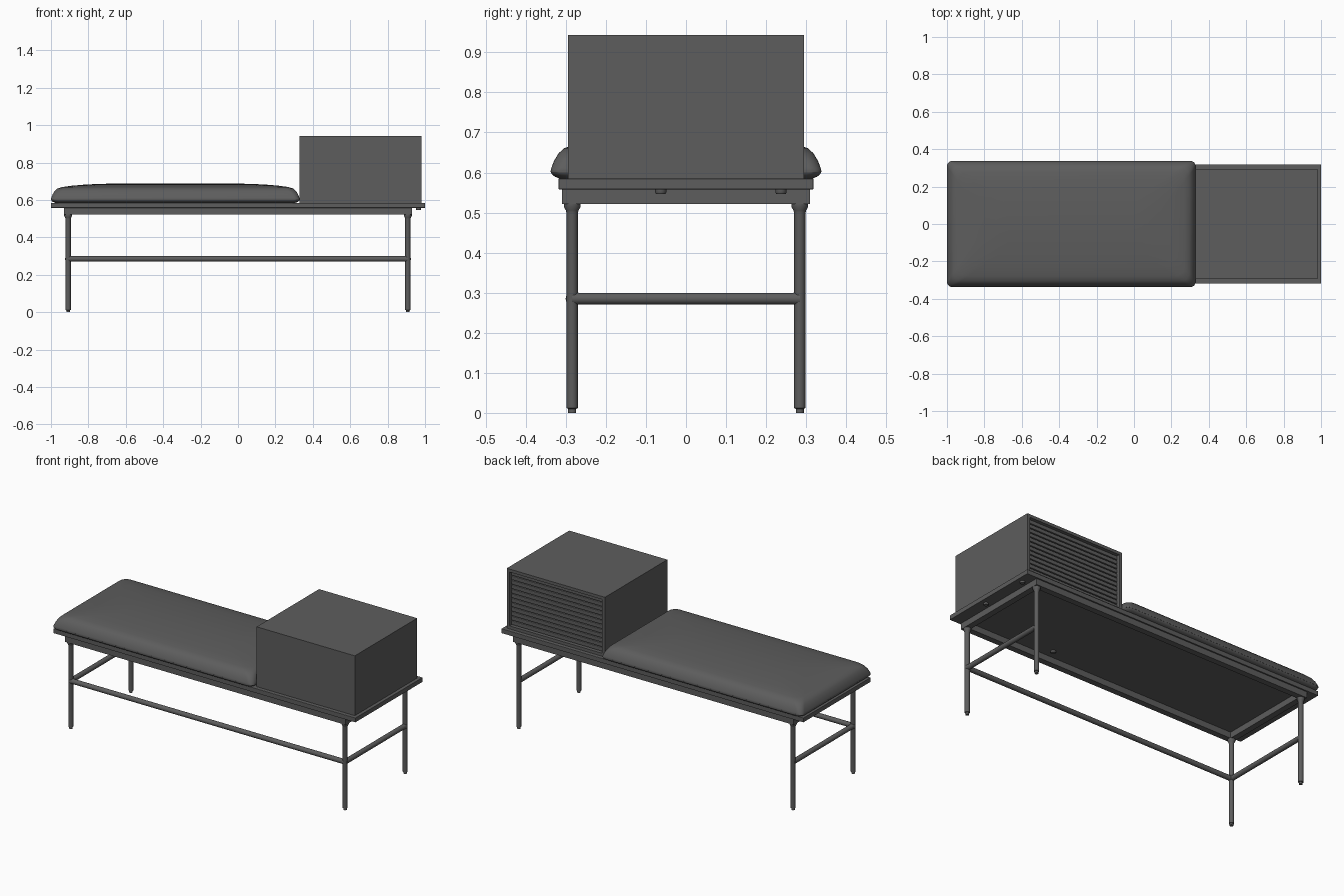
import bpy, bmesh, math
from mathutils import Vector, Matrix

if "Cube" in bpy.data.objects:
    bpy.data.objects.remove(bpy.data.objects["Cube"], do_unlink=True)

# One dark grey for the whole bench
grey = bpy.data.materials.new("dark grey")
grey.use_nodes = True
colour = (0.11, 0.11, 0.11, 1)
grey.diffuse_color = colour
grey.node_tree.nodes["Principled BSDF"].inputs["Base Color"].default_value = colour


def finish(name, bm, smooth=False, bevel=0):
    bmesh.ops.recalc_face_normals(bm, faces=bm.faces)
    mesh = bpy.data.meshes.new(name)
    bm.to_mesh(mesh)
    bm.free()
    mesh.materials.append(grey)
    ob = bpy.data.objects.new(name, mesh)
    bpy.context.collection.objects.link(ob)
    if bevel:
        mod = ob.modifiers.new("soft edge", "BEVEL")
        mod.width, mod.segments = bevel, 2
    if smooth:
        bpy.ops.object.select_all(action="DESELECT")
        ob.select_set(True)
        bpy.context.view_layer.objects.active = ob
        bpy.ops.object.shade_smooth_by_angle(angle=math.radians(40))
    return ob


def box(name, x, y, z, bevel=0):
    bm = bmesh.new()
    bmesh.ops.create_cube(bm, size=1)
    for v in bm.verts:
        for i, (a, b) in enumerate((x, y, z)):
            v.co[i] = a if v.co[i] < 0 else b
    return finish(name, bm, bevel=bevel)


def skin(bm, rings):
    # Join rings of points into a closed skin
    loops = [[bm.verts.new(p) for p in ring] for ring in rings]
    n = len(loops[0])
    for a, b in zip(loops, loops[1:]):
        for i in range(n):
            j = (i + 1) % n
            bm.faces.new((a[i], a[j], b[j], b[i]))
    bm.faces.new(loops[0][::-1])
    bm.faces.new(loops[-1])


def turned(name, profile, place, sides=20):
    bm = bmesh.new()
    turns = [math.tau * i / sides for i in range(sides)]
    skin(bm, [[place @ Vector((r * math.cos(t), r * math.sin(t), z)) for t in turns]
              for r, z in profile])
    return finish(name, bm, smooth=True)


# Top board and the frame of rails beneath it
box("bench_board", (-1, 1), (-.318, .318), (.558, .585), .002)
for s, side in ((-1, "front"), (1, "back")):
    box(side + "_rail", (-.93, .93), sorted((s * .274, s * .31)), (.522, .558))
for s, side in ((-1, "right"), (1, "left")):
    box(side + "_end_rail", sorted((s * .894, s * .93)), (-.274, .274), (.522, .558))

# Legs with a foot and a flared collar
LEG_X, LEG_Y = .908, .284
leg_profile = [(.010, 0), (.010, .010), (.014, .012), (.014, .498),
               (.016, .506), (.021, .514), (.021, .523)]
for sx, a in ((-1, "right"), (1, "left")):
    for sy, b in ((-1, "front"), (1, "back")):
        turned(f"{b}_{a}_leg", leg_profile, Matrix.Translation((sx * LEG_X, sy * LEG_Y, 0)))


# Stretchers between the legs, flared where they meet them
def stretcher(name, centre, half, axis):
    r = .0145
    profile = [(r + .002, -half), (r, -half + .02), (r, half - .02), (r + .002, half)]
    turned(name, profile, Matrix.Translation(centre) @ Matrix.Rotation(math.pi / 2, 4, axis))


stretcher("front_stretcher", (0, -LEG_Y, .285), LEG_X, "Y")
for s, side in ((-1, "right"), (1, "left")):
    stretcher(side + "_end_stretcher", (s * LEG_X, 0, .285), LEG_Y, "X")

# Fixing discs under the board
for i, (x, y) in enumerate(((.965, -.063), (.965, .237), (.37, -.22))):
    turned(f"fixing_disc_{i + 1}", [(.012, .547), (.014, .550), (.014, .559)],
           Matrix.Translation((x, y, 0)))

# Cabinet shell, open at the back
X0, X1, Y, Z0, Z1, T = .33, .98, .295, .585, .943, .018
box("cabinet_top", (X0, X1), (-Y, Y), (Z1 - T, Z1))
box("cabinet_floor", (X0, X1), (-Y, Y), (Z0, Z0 + T))
box("cabinet_front", (X0, X1), (-Y, -Y + T), (Z0 + T, Z1 - T))
box("cabinet_right_side", (X0, X0 + T), (-Y + T, Y), (Z0 + T, Z1 - T))
box("cabinet_left_side", (X1 - T, X1), (-Y + T, Y), (Z0 + T, Z1 - T))

# Slatted shutter set into the open side
COUNT = 12
pitch = (Z1 - Z0 - 2 * T) / COUNT
box("shutter_backing", (X0 + T, X1 - T), (Y - .035, Y - .028), (Z0 + T, Z1 - T))
for i in range(COUNT):
    z = Z0 + T + i * pitch
    box(f"shutter_slat_{i + 1}", (X0 + T, X1 - T), (Y - .03, Y - .015),
        (z + .002, z + pitch - .002), .004)


# Domed cushion lofted from rounded rectangles
def rounded_rect(cx, hx, hy, r, z, steps=6):
    points = []
    for q, (sx, sy) in enumerate(((1, 1), (-1, 1), (-1, -1), (1, -1))):
        for i in range(steps + 1):
            t = math.pi / 2 * (q + i / steps)
            points.append((cx + sx * (hx - r) + r * math.cos(t),
                           sy * (hy - r) + r * math.sin(t), z))
    return points


cushion_profile = [(.022, .585), (.010, .590), (.002, .597), (0, .604), (.002, .612),
                   (.009, .630), (.020, .648), (.034, .661), (.060, .669),
                   (.110, .676), (.180, .682), (.260, .686), (.310, .687)]
bm = bmesh.new()
skin(bm, [rounded_rect(-.335, .665 - d, .338 - d, min(.03 + d * .4, .337 - d), z)
          for d, z in cushion_profile])
finish("seat_cushion", bm, smooth=True)

# Seam around the cushion
bm = bmesh.new()
skin(bm, [rounded_rect(-.335, .665 - d, .338 - d, .03, z)
          for d, z in ((.008, .600), (0, .6015), (0, .6045), (.008, .606))])
finish("cushion_seam", bm, smooth=True)
